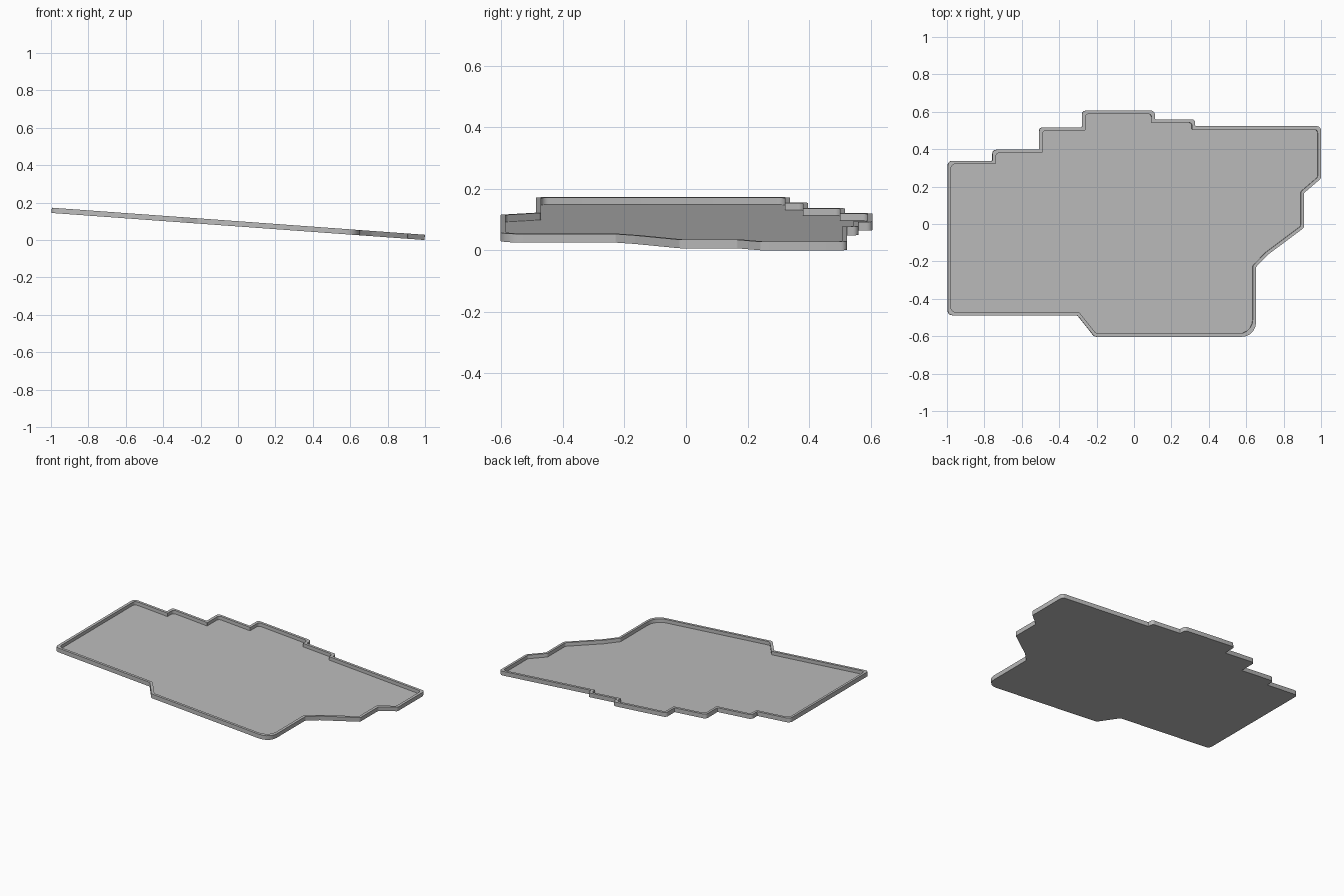
import bpy, bmesh, math
from mathutils import Vector, Matrix

cube = bpy.data.objects.get("Cube")
if cube:
    bpy.data.objects.remove(cube, do_unlink=True)

HEIGHT, FLOOR, RIM = 0.028, 0.005, 0.017
TILT = math.atan(0.0725)

# Outline corners, counterclockwise: x, y, corner radius
OUTLINE = [
    (-1, -.488, .025), (-.305, -.488, .02), (-.213, -.603, .025), (.652, -.603, .075),
    (.652, -.23, .015), (.715, -.165, .02), (.909, -.02, .015), (.909, .165, .015),
    (1, .243, .015), (1, .523, .02), (.326, .523, .004), (.326, .56, .02),
    (.11, .56, .004), (.11, .606, .02), (-.28, .606, .02), (-.28, .517, .004),
    (-.51, .517, .02), (-.51, .397, .004), (-.76, .397, .02), (-.76, .338, .004),
    (-1, .338, .025),
]


def inset(points, distance):
    """Move every edge inward, keeping mitred corners."""
    result = []
    for i, p in enumerate(points):
        a = (p - points[i - 1]).normalized()
        b = (points[(i + 1) % len(points)] - p).normalized()
        na, nb = Vector((-a.y, a.x)), Vector((-b.y, b.x))
        result.append(p + (na + nb) * distance / (1 + na.dot(nb)))
    return result


def rounded(points, radii, steps=5):
    """Replace each corner with a short arc."""
    result = []
    for i, p in enumerate(points):
        a = points[i - 1] - p
        b = points[(i + 1) % len(points)] - p
        half = a.angle(b) / 2
        cut = min(radii[i] / math.tan(half), a.length * .48, b.length * .48)
        radius = cut * math.tan(half)
        a, b = a.normalized(), b.normalized()
        centre = p + (a + b).normalized() * radius / math.sin(half)
        start, end = p + a * cut - centre, p + b * cut - centre
        sweep = start.angle_signed(end)
        for k in range(steps + 1):
            result.append(centre + Matrix.Rotation(-sweep * k / steps, 2) @ start)
    return result


corners = [Vector((x, y)) for x, y, r in OUTLINE]
radii = [r for x, y, r in OUTLINE]
outer = rounded(corners, radii)
inner = rounded(inset(corners, RIM), radii)

# Tray: underside, outer wall, rim, inner wall and floor
bm = bmesh.new()
levels = [(outer, 0), (outer, HEIGHT), (inner, HEIGHT), (inner, FLOOR)]
loops = [[bm.verts.new((p.x, p.y, z)) for p in ring] for ring, z in levels]
for low, high in zip(loops, loops[1:]):
    for i in range(len(low)):
        j = (i + 1) % len(low)
        bm.faces.new((low[i], low[j], high[j], high[i]))
bm.faces.new(loops[0][::-1])
bm.faces.new(loops[-1])

# Tilt down towards the left and rest the low edge on the ground
bmesh.ops.rotate(bm, verts=bm.verts, matrix=Matrix.Rotation(TILT, 3, 'Y'))
lowest = min(v.co.z for v in bm.verts)
bmesh.ops.translate(bm, verts=bm.verts, vec=(0, 0, -lowest))

mesh = bpy.data.meshes.new("tray")
bm.to_mesh(mesh)
bm.free()
tray = bpy.data.objects.new("tray", mesh)
bpy.context.collection.objects.link(tray)

grey = bpy.data.materials.new("light grey")
grey.use_nodes = True
grey.diffuse_color = (.5, .5, .5, 1)
grey.node_tree.nodes["Principled BSDF"].inputs["Base Color"].default_value = (.5, .5, .5, 1)
mesh.materials.append(grey)

bpy.context.view_layer.objects.active = tray
tray.select_set(True)
bpy.ops.object.shade_smooth_by_angle(angle=math.radians(30))
